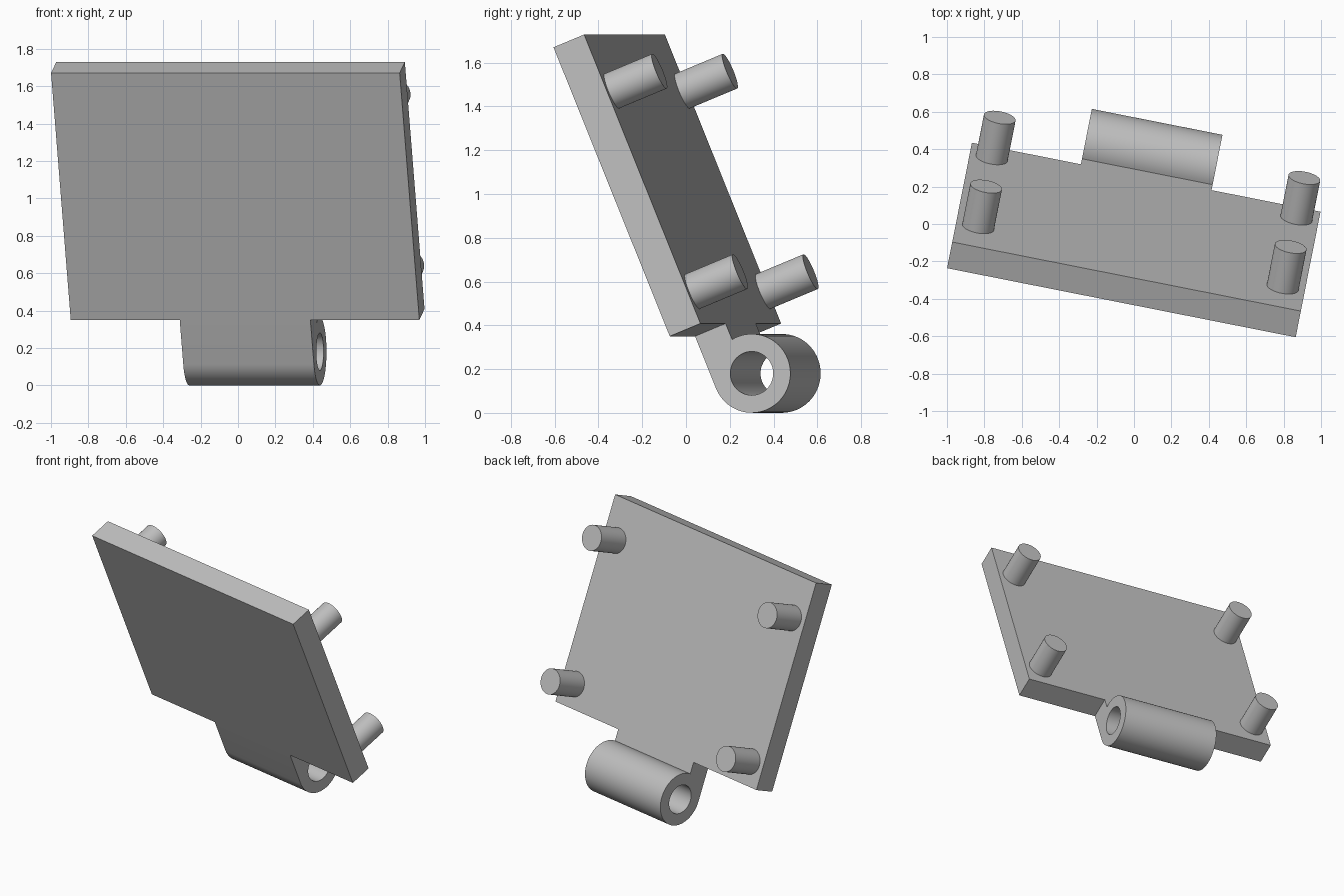
import bpy, bmesh
from math import cos, sin, acos, pi, radians
from mathutils import Matrix

cube = bpy.data.objects.get("Cube")
if cube:
    bpy.data.objects.remove(cube, do_unlink=True)

# Plate frame: x across, y out of the back, z up the leaning plate
FRAME = (Matrix.Rotation(radians(-11.2), 4, 'Z')
         @ Matrix.Translation((0.0155, 0.1156, 0.35))
         @ Matrix.Rotation(radians(22.3), 4, 'X'))
WIDTH, THICK, HEIGHT = 1.9, 0.154, 1.427
BARREL_HALF, BARREL_R, HOLE_R, BARREL_Z = 0.356, 0.18, 0.1, -0.257

grey = bpy.data.materials.new("plain grey")
grey.use_nodes = True
colour = (0.52, 0.52, 0.52, 1)
grey.diffuse_color = colour
grey.node_tree.nodes["Principled BSDF"].inputs["Base Color"].default_value = colour


def add_part(name, bm):
    bmesh.ops.recalc_face_normals(bm, faces=bm.faces)
    mesh = bpy.data.meshes.new(name)
    bm.to_mesh(mesh)
    bm.free()
    mesh.materials.append(grey)
    obj = bpy.data.objects.new(name, mesh)
    obj.matrix_world = FRAME
    bpy.context.collection.objects.link(obj)
    return obj


def select_only(obj):
    bpy.ops.object.select_all(action='DESELECT')
    obj.select_set(True)
    bpy.context.view_layer.objects.active = obj


def smooth(obj):
    select_only(obj)
    bpy.ops.object.shade_smooth_by_angle(angle=radians(30))


def cylinder(name, radius, depth, place):
    bm = bmesh.new()
    bmesh.ops.create_cone(bm, cap_ends=True, segments=48, radius1=radius,
                          radius2=radius, depth=depth, matrix=place)
    return add_part(name, bm)


def prism(name, outline, half_width):
    """Extrude a (y, z) outline across the plate."""
    bm = bmesh.new()
    face = bm.faces.new([bm.verts.new((-half_width, y, z)) for y, z in outline])
    new = bmesh.ops.extrude_face_region(bm, geom=[face])["geom"]
    verts = [g for g in new if isinstance(g, bmesh.types.BMVert)]
    bmesh.ops.translate(bm, verts=verts, vec=(2 * half_width, 0, 0))
    return add_part(name, bm)


# Main plate
prism("plate", [(0, 0), (THICK, 0), (THICK, HEIGHT), (0, HEIGHT)], WIDTH / 2)

# Hinge knuckle: tab in line with the plate, rolled into a barrel
start, steps = pi, 56
end = 2 * pi + acos((THICK - BARREL_R) / BARREL_R)
arc = [start + (end - start) * i / steps for i in range(steps + 1)]
outline = [(0, 0)] + [(BARREL_R * (1 + cos(a)), BARREL_Z + BARREL_R * sin(a))
                      for a in arc] + [(THICK, 0)]
knuckle = prism("hinge_knuckle", outline, BARREL_HALF)

# Pin hole through the barrel
cutter = cylinder("pin_hole_cutter", HOLE_R, 1,
                  Matrix.Translation((0, BARREL_R, BARREL_Z))
                  @ Matrix.Rotation(pi / 2, 4, 'Y'))
cutter.hide_render = True
cut = knuckle.modifiers.new("pin_hole", 'BOOLEAN')
cut.operation, cut.solver, cut.object = 'DIFFERENCE', 'EXACT', cutter
select_only(knuckle)
bpy.ops.object.modifier_apply(modifier=cut.name)
bpy.data.objects.remove(cutter, do_unlink=True)
smooth(knuckle)

# Four pegs standing out of the back
PEG_LENGTH = 0.239
for side, x in (("left", 0.83), ("right", -0.83)):
    for level, z in (("lower", 0.158), ("upper", 1.148)):
        place = (Matrix.Translation((x, THICK + PEG_LENGTH / 2, z))
                 @ Matrix.Rotation(pi / 2, 4, 'X'))
        smooth(cylinder(f"{level}_{side}_peg", 0.086, PEG_LENGTH, place))
